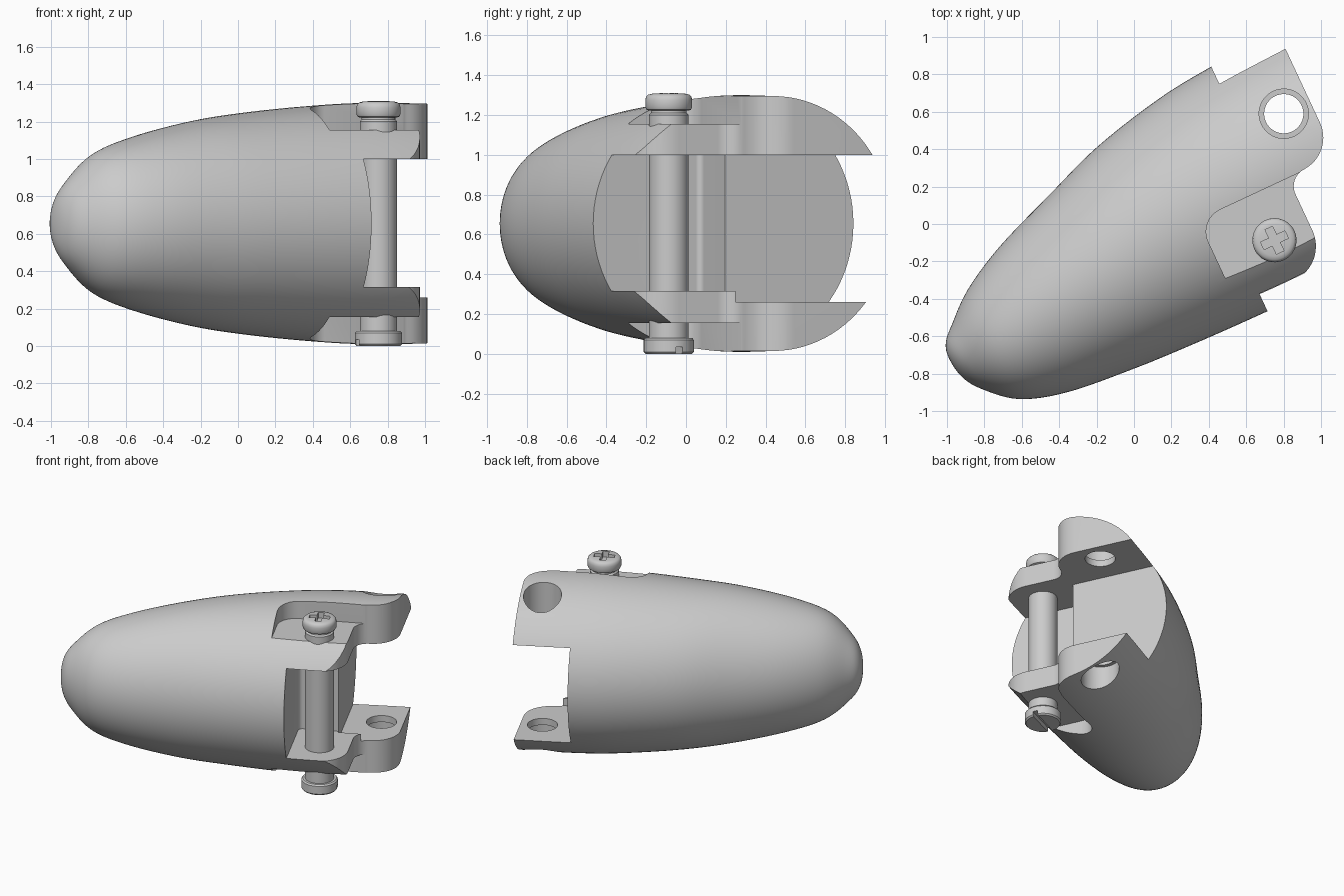
import bpy, bmesh, math
from mathutils import Vector

cube = bpy.data.objects.get("Cube")
if cube:
    bpy.data.objects.remove(cube, do_unlink=True)

TURN = math.radians(25)      # heading of the long axis in plan
MID = 0.655                  # height of the long axis
PIN = (0.644, -0.396)        # pin position, along and across the axis
HOLE = (0.975, 0.196)        # hole position in the large lugs

grey = bpy.data.materials.new("plain_grey")
grey.use_nodes = True
grey.diffuse_color = (0.6, 0.6, 0.6, 1)
grey.node_tree.nodes["Principled BSDF"].inputs["Base Color"].default_value = (0.6, 0.6, 0.6, 1)


def make(name, bm):
    """Turn a bmesh into an object aligned with the long axis."""
    bmesh.ops.recalc_face_normals(bm, faces=bm.faces)
    mesh = bpy.data.meshes.new(name)
    bm.to_mesh(mesh)
    bm.free()
    mesh.materials.append(grey)
    obj = bpy.data.objects.new(name, mesh)
    obj.rotation_euler.z = TURN
    bpy.context.collection.objects.link(obj)
    return obj


def skin(bm, rings):
    """Join rings of equal length and cap both ends."""
    loops = [[bm.verts.new(p) for p in ring] for ring in rings]
    n = len(loops[0])
    for a, b in zip(loops, loops[1:]):
        for i in range(n):
            j = (i + 1) % n
            bm.faces.new((a[i], a[j], b[j], b[i]))
    bm.faces.new(loops[0][::-1])
    bm.faces.new(loops[-1])


def prism(name, corners, low, high):
    """Upright prism from plan corners (along, across, optional radius)."""
    pts = []
    for i, c in enumerate(corners):
        here = Vector(c[:2])
        if len(c) < 3:
            pts.append(here)
            continue
        d1 = (Vector(corners[i - 1][:2]) - here).normalized()
        d2 = (Vector(corners[(i + 1) % len(corners)][:2]) - here).normalized()
        half = d1.angle(d2) / 2
        centre = here + (d1 + d2).normalized() * c[2] / math.sin(half)
        start = here + d1 * c[2] / math.tan(half) - centre
        end = here + d2 * c[2] / math.tan(half) - centre
        for k in range(13):
            spoke = start.lerp(end, k / 12).normalized()
            pts.append(centre + spoke * c[2])
    bm = bmesh.new()
    skin(bm, [[(p.x, p.y, z) for p in pts] for z in (low, high)])
    return make(name, bm)


def lathe(name, centre, profile, sides=48):
    """Turned part from (radius, height) points."""
    bm = bmesh.new()
    angles = [math.tau * i / sides for i in range(sides)]
    skin(bm, [[(centre[0] + r * math.cos(a), centre[1] + r * math.sin(a), z)
               for a in angles] for r, z in profile])
    return make(name, bm)


def box(name, centre, along, across, low, high):
    u, v = centre
    return prism(name, [(u - along, v - across), (u + along, v - across),
                        (u + along, v + across), (u - along, v + across)], low, high)


def cut(target, cutter):
    mod = target.modifiers.new("cut", "BOOLEAN")
    mod.operation = "DIFFERENCE"
    mod.solver = "EXACT"
    mod.object = cutter
    bpy.context.view_layer.objects.active = target
    bpy.ops.object.modifier_apply(modifier=mod.name)
    bpy.data.objects.remove(cutter, do_unlink=True)


def smooth(obj, angle=30):
    bpy.ops.object.select_all(action="DESELECT")
    obj.select_set(True)
    bpy.context.view_layer.objects.active = obj
    bpy.ops.object.shade_smooth_by_angle(angle=math.radians(angle))


# Shell stations: along, sideways centre, half width, half height
stations = [Vector(s) for s in (
    (-1.2, -0.23, 0.0, 0.0), (-1.18, -0.25, 0.1, 0.13), (-1.11, -0.266, 0.19, 0.24),
    (-0.95, -0.265, 0.325, 0.38), (-0.7, -0.235, 0.43, 0.47), (-0.34, -0.183, 0.517, 0.55),
    (0.0, -0.129, 0.587, 0.595), (0.4, -0.087, 0.637, 0.63), (0.73, -0.067, 0.655, 0.645),
    (1.18, -0.043, 0.656, 0.64))]
tip = stations[1]
path = [Vector((tip[0], tip[1], -tip[2], -tip[3]))] + stations
path.append(2 * stations[-1] - stations[-2])
rings = []
for i in range(1, len(path) - 2):
    a, b, c, d = path[i - 1:i + 3]
    for k in range(6):
        t = k / 6
        rings.append(0.5 * (2 * b + (c - a) * t + (2 * a - 5 * b + 4 * c - d) * t ** 2
                            + (3 * b - a - 3 * c + d) * t ** 3))
rings.append(stations[-1])
rings[0][2] = rings[0][3] = 0.004
turns = [math.tau * i / 96 for i in range(96)]
bm = bmesh.new()
skin(bm, [[(s[0], s[1] + s[2] * math.cos(a), MID + s[3] * math.sin(a)) for a in turns]
          for s in rings])
shell = make("shell", bm)

# Open mouth between the lugs, stepped back beside the pin
cut(shell, prism("mouth_cutter", [(0.73, -0.14), (1.6, -0.14), (1.6, 1), (0.73, 1)], 0.26, 1.0))
cut(shell, prism("pin_gap_cutter", [(0.45, -1), (1.6, -1), (1.6, -0.125), (0.45, -0.125, 0.03)],
                 0.315, 1.0))

# Plan outline of the large and small lugs
cut(shell, prism("outline_cutter", [
    (1.13, 1), (1.13, -0.1, 0.19), (0.85, -0.13, 0.1), (0.85, -0.62, 0.2),
    (0.46, -0.65), (0.46, -1.1), (1.7, -1.1), (1.7, 1)], -0.2, 1.6))

# Recesses over and under the small lugs
for low, high in ((1.155, 1.6), (-0.3, 0.155)):
    cut(shell, prism("recess_cutter", [(0.32, -0.125, 0.13), (0.32, -1.2),
                                       (1.6, -1.2), (1.6, -0.125)], low, high))

# Through hole in the large lugs with a counterbore outside
cut(shell, lathe("hole_cutter", HOLE, [(0.105, -0.3), (0.105, 1.6)]))
for low, high in ((1.05, 1.6), (-0.3, 0.21)):
    cut(shell, lathe("counterbore_cutter", HOLE, [(0.132, low), (0.132, high)]))
smooth(shell)

# Pin shaft with a neck under the head
shaft = lathe("pin_shaft", PIN, [(0.1, 0.06), (0.1, 1.2), (0.09, 1.21), (0.09, 1.25)])
smooth(shaft)

# Domed head with a cross recess
dome = [(0.1, 1.222), (0.112, 1.227), (0.118, 1.24), (0.118, 1.275), (0.114, 1.292),
        (0.104, 1.302), (0.085, 1.307), (0.04, 1.31)]
head = lathe("pin_head", PIN, dome)
for along, across in ((0.072, 0.022), (0.022, 0.072)):
    cut(head, box("cross_cutter", PIN, along, across, 1.265, 1.5))
smooth(head, 40)

# Slotted foot
foot = lathe("pin_foot", PIN, [(0.117, 0), (0.126, 0.01), (0.126, 0.07), (0.117, 0.08)])
cut(foot, box("slot_cutter", PIN, 0.3, 0.018, -0.1, 0.035))
smooth(foot)
